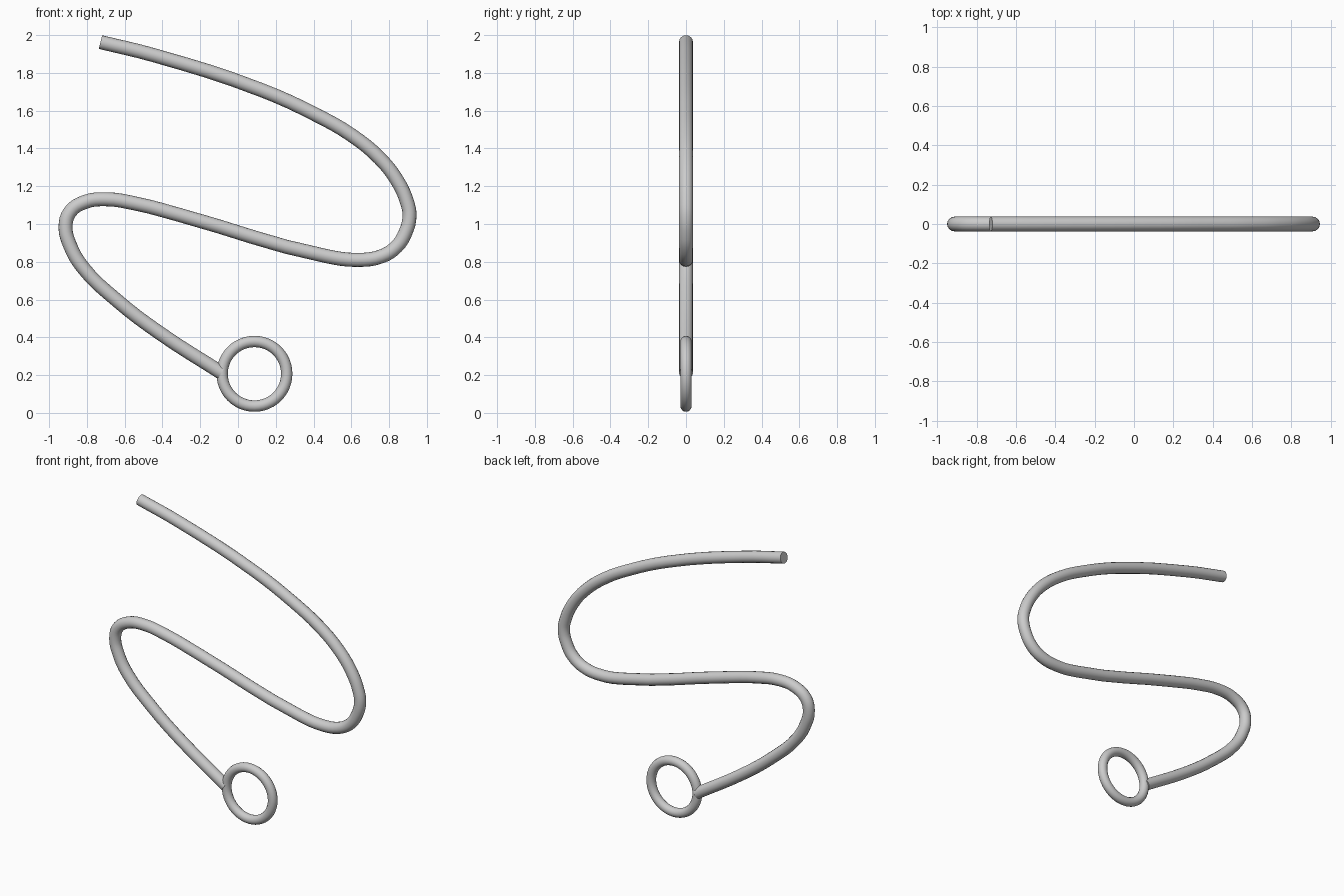
import bpy, math

if "Cube" in bpy.data.objects:
    bpy.data.objects.remove(bpy.data.objects["Cube"])

# Bent wire: centre line in the XZ plane, from free tip down to the ring
path = [(-.728, 1.963), (-.447, 1.894), (.124, 1.709), (.415, 1.577), (.60, 1.471),
        (.749, 1.349), (.844, 1.228), (.895, 1.116), (.908, 1.042), (.886, .953),
        (.839, .880), (.760, .829), (.632, .810), (.463, .831), (-.31, 1.048),
        (-.537, 1.107), (-.70, 1.131), (-.812, 1.116), (-.89, 1.063), (-.913, .984),
        (-.89, .889), (-.823, .772), (-.638, .593), (-.415, .423), (-.087, .212)]

curve = bpy.data.curves.new("bent_wire", 'CURVE')
curve.dimensions = '3D'
curve.bevel_depth = 0.037
curve.bevel_resolution = 6
curve.resolution_u = 4
curve.use_fill_caps = True
spline = curve.splines.new('BEZIER')
spline.bezier_points.add(len(path) - 1)
for point, (x, z) in zip(spline.bezier_points, path):
    point.co = (x, 0, z)
    point.handle_left_type = point.handle_right_type = 'AUTO'
wire = bpy.data.objects.new("bent_wire", curve)
bpy.context.collection.objects.link(wire)
bpy.context.view_layer.objects.active = wire
wire.select_set(True)
bpy.ops.object.convert(target='MESH')
bpy.ops.object.shade_smooth_by_angle(angle=math.radians(40))

# End ring
bpy.ops.mesh.primitive_torus_add(major_segments=48, minor_segments=16,
                                 major_radius=0.171, minor_radius=0.030,
                                 location=(0.087, 0, 0.207),
                                 rotation=(math.pi / 2, 0, 0))
ring = bpy.context.object
ring.name = "end_ring"
bpy.ops.object.shade_smooth_by_angle(angle=math.radians(40))
